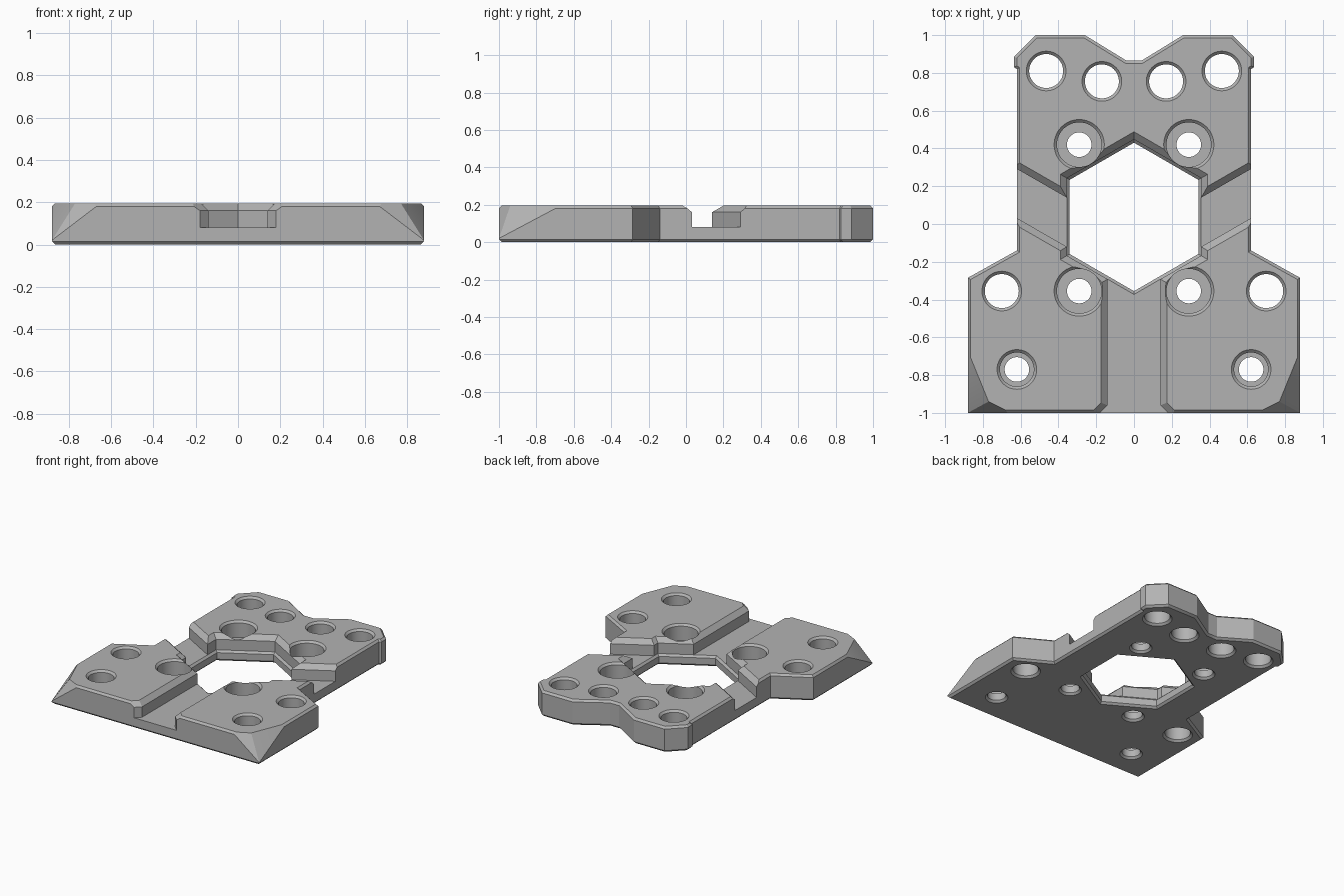
import bpy, bmesh, math
from mathutils import Vector

if "Cube" in bpy.data.objects:
    bpy.data.objects.remove(bpy.data.objects["Cube"])

H = 0.195   # plate height
C = 0.015   # small edge chamfer


def offset(poly, d):
    """Offset a counter-clockwise polygon outward by d."""
    out = []
    n = len(poly)
    for i in range(n):
        a, b, c = (Vector(poly[(i + k) % n]) for k in (-1, 0, 1))
        e1, e2 = (b - a).normalized(), (c - b).normalized()
        n1, n2 = Vector((e1.y, -e1.x)), Vector((e2.y, -e2.x))
        out.append(b + (n1 + n2) * (d / (1 + n1.dot(n2))))
    return out


def stack(poly, profile):
    """Solid from a polygon and a list of (height, outward offset)."""
    bm = bmesh.new()
    rings = [[bm.verts.new((p.x, p.y, z)) for p in offset(poly, d)] for z, d in profile]
    n = len(poly)
    for lo, hi in zip(rings, rings[1:]):
        for i in range(n):
            j = (i + 1) % n
            bm.faces.new((lo[i], lo[j], hi[j], hi[i]))
    bm.faces.new(rings[0][::-1])
    bm.faces.new(rings[-1])
    bmesh.ops.recalc_face_normals(bm, faces=bm.faces)
    return bm


def make(name, bm):
    me = bpy.data.meshes.new(name)
    bm.to_mesh(me)
    bm.free()
    ob = bpy.data.objects.new(name, me)
    bpy.context.collection.objects.link(ob)
    return ob


def ngon(x, y, r, n=48, turn=0.0):
    return [(x + r * math.cos(turn + 2 * math.pi * i / n),
             y + r * math.sin(turn + 2 * math.pi * i / n)) for i in range(n)]


# Plate outline with chamfered top and bottom rims
right = [(0.88, -1), (0.88, -0.285), (0.62, -0.14), (0.62, 0.82), (0.635, 0.83),
         (0.635, 0.885), (0.52, 1), (0.26, 1), (0.04, 0.865)]
outline = right + [(-x, y) for x, y in reversed(right)]
body = stack(outline, [(0, -C), (C, 0), (H - C, 0), (H, -C)])

# Faceted front corners
for s in (-1, 1):
    tip = Vector((s * 0.88, -1, 0.02))
    ridge = Vector((s * 0.77, -0.94, H))
    for end in (Vector((s * 0.88, -0.67, H)), Vector((s * 0.67, -1, H - C))):
        nrm = (ridge - tip).cross(end - tip).normalized()
        if nrm.dot(Vector((0, 0, 0)) - tip) > 0:
            nrm = -nrm
        bmesh.ops.bisect_plane(body, geom=body.verts[:] + body.edges[:] + body.faces[:],
                               plane_co=tip, plane_no=nrm, dist=1e-5, clear_outer=True)
        bmesh.ops.holes_fill(body, edges=[e for e in body.edges if e.is_boundary], sides=0)
bmesh.ops.recalc_face_normals(body, faces=body.faces)
plate = make("mounting_plate", body)

cutters = []


def cut(poly, profile):
    ob = make("cutter", stack(poly, profile))
    ob.hide_render = True
    cutters.append(ob)


BOTTOM = [(-0.01, C + 0.01), (C, 0)]
TOP = [(H - C, 0), (H + 0.005, C + 0.005)]
CHANNEL = [(0.08, 0), (0.16, 0), (0.205, 0.045)]

# Hexagonal window with stepped, chamfered rim
cut(ngon(0, 0.0375, 0.393, 6, math.pi / 2),
    BOTTOM + [(0.065, 0), (0.08, C), (0.16, C), (0.205, 0.06)])

# Front channel, flared at its mouth
cut([(-0.2, -1.02), (-0.2, -1.2), (0.2, -1.2), (0.2, -1.02), (0.14, -0.96), (0.14, -0.1),
     (-0.14, -0.1), (-0.14, -0.96)], CHANNEL)

for s in (-1, 1):
    # Slanted side channels
    arm = [(0.2, -0.21), (0.8, 0.135), (0.8, 0.395), (0.2, 0.05)]
    cut([(s * x, y) for x, y in arm][::s], CHANNEL)
    # Plain through holes
    for x, y in ((0.465, 0.81), (0.17, 0.755), (0.70, -0.355)):
        cut(ngon(s * x, y, 0.09), BOTTOM + TOP)
    # Counterbored screw holes
    for x, y, r in ((0.29, 0.42, 0.118), (0.29, -0.355, 0.118), (0.62, -0.77, 0.09)):
        cut(ngon(s * x, y, r), [(0.07, 0)] + TOP)
        cut(ngon(s * x, y, 0.065), BOTTOM + [(0.12, 0)])

# Apply all cuts
for c in cutters:
    m = plate.modifiers.new("cut", 'BOOLEAN')
    m.operation, m.solver, m.object = 'DIFFERENCE', 'EXACT', c
bpy.context.view_layer.update()
mesh = bpy.data.meshes.new_from_object(plate.evaluated_get(bpy.context.evaluated_depsgraph_get()))
plate.modifiers.clear()
plate.data = mesh
for c in cutters:
    bpy.data.objects.remove(c)

# Single grey finish
mat = bpy.data.materials.new("grey")
mat.diffuse_color = (0.45, 0.45, 0.45, 1)
mat.use_nodes = True
mat.node_tree.nodes["Principled BSDF"].inputs["Base Color"].default_value = mat.diffuse_color
mesh.materials.clear()
mesh.materials.append(mat)
bpy.context.view_layer.objects.active = plate
plate.select_set(True)
bpy.ops.object.shade_smooth_by_angle(angle=math.radians(25))
